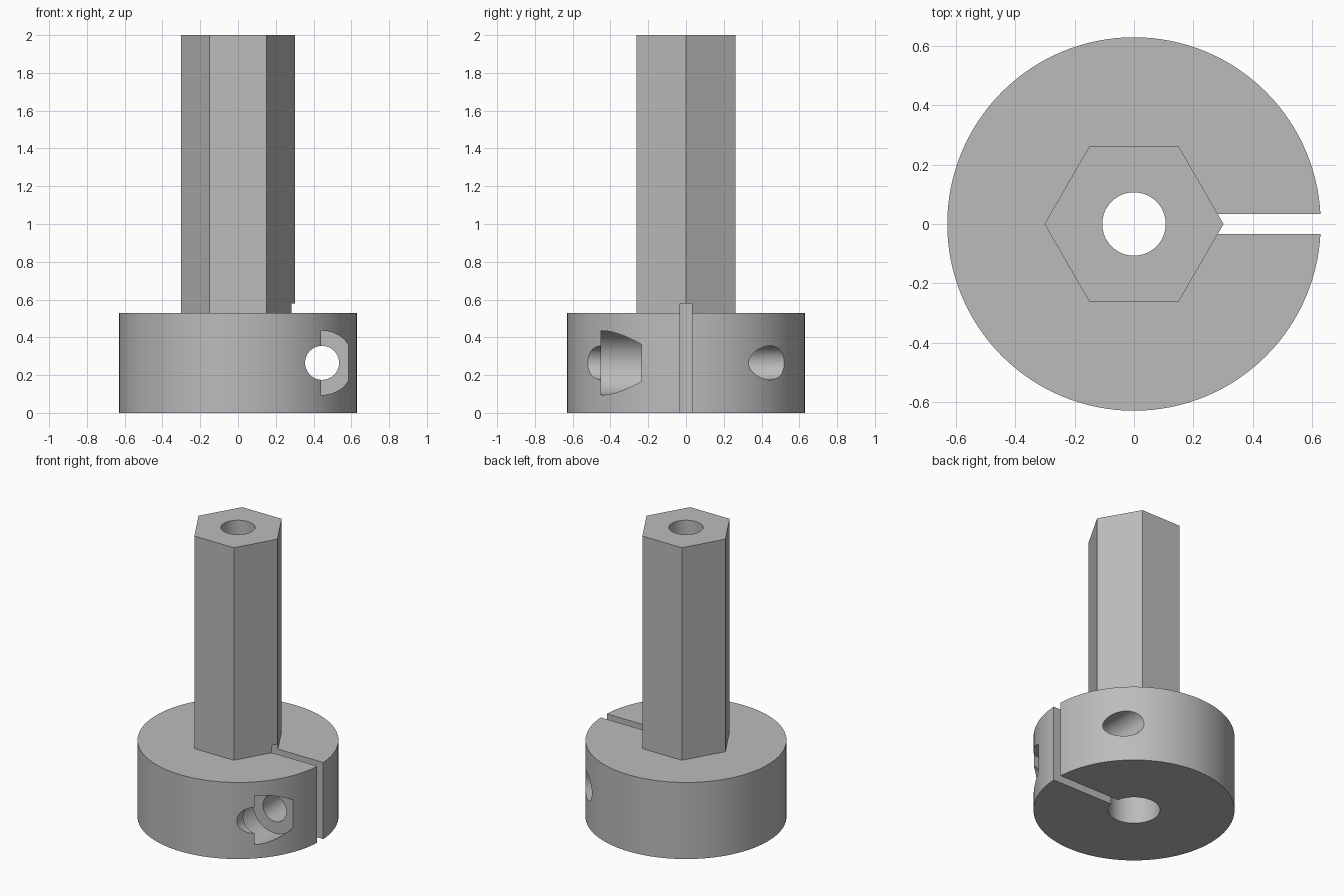
import bpy
import math

cube = bpy.data.objects.get("Cube")
if cube:
    bpy.data.objects.remove(cube, do_unlink=True)

HUB_R, HUB_H, HEX_R, TOP = 0.63, 0.53, 0.302, 2.0
SCREW_X, SCREW_Z = 0.445, HUB_H / 2
SLOT_TOP = 0.58

grey = bpy.data.materials.new("plain_grey")
grey.use_nodes = True
grey.diffuse_color = (0.5, 0.5, 0.5, 1)
grey.node_tree.nodes["Principled BSDF"].inputs["Base Color"].default_value = (0.5, 0.5, 0.5, 1)


def cylinder(name, radius, start, end, axis="Z", x=0.0, z=0.0, sides=96):
    """Cylinder or prism running from start to end along the Y or Z axis."""
    mid = (start + end) / 2
    place = (x, 0, mid) if axis == "Z" else (x, mid, z)
    turn = (0, 0, 0) if axis == "Z" else (math.pi / 2, 0, 0)
    bpy.ops.mesh.primitive_cylinder_add(vertices=sides, radius=radius, depth=end - start,
                                        location=place, rotation=turn)
    obj = bpy.context.object
    obj.name = name
    return obj


def combine(target, tool, operation):
    """Apply a boolean and discard the tool object."""
    tool.hide_render = True
    mod = target.modifiers.new(tool.name, "BOOLEAN")
    mod.operation, mod.solver, mod.object = operation, "EXACT", tool
    bpy.context.view_layer.objects.active = target
    bpy.ops.object.modifier_apply(modifier=mod.name)
    bpy.data.objects.remove(tool, do_unlink=True)


# Round clamp hub with the hexagonal shank rising from it
adapter = cylinder("hex_shank_clamp_hub", HUB_R, 0, HUB_H, sides=128)
shank = cylinder("hex_shank", HEX_R, 0.2, TOP, sides=6)
shank.rotation_euler.z = math.pi / 6  # corners point along x
combine(adapter, shank, "UNION")

# Narrow through hole and wider shaft bore
combine(adapter, cylinder("through_hole", 0.107, -0.1, TOP + 0.1, sides=64), "DIFFERENCE")
combine(adapter, cylinder("shaft_bore", 0.163, -0.1, SLOT_TOP, sides=64), "DIFFERENCE")

# Clamping slot from the bore out through the left side
bpy.ops.mesh.primitive_cube_add(size=1, location=(0.4, 0, (SLOT_TOP - 0.1) / 2))
slot = bpy.context.object
slot.name = "clamp_slot"
slot.scale = (0.8, 0.066, SLOT_TOP + 0.1)
combine(adapter, slot, "DIFFERENCE")

# Clamp screw hole and the pocket for its head
combine(adapter, cylinder("screw_hole", 0.09, -0.8, 0.8, "Y", SCREW_X, SCREW_Z, 64), "DIFFERENCE")
combine(adapter, cylinder("head_pocket", 0.17, -0.45, -0.235, "Y", SCREW_X, SCREW_Z), "DIFFERENCE")

# Finish: one colour, smooth round walls, crisp edges
adapter.data.materials.clear()
adapter.data.materials.append(grey)
for face in adapter.data.polygons:
    face.material_index = 0
bpy.ops.object.select_all(action="DESELECT")
adapter.select_set(True)
bpy.context.view_layer.objects.active = adapter
bpy.ops.object.shade_smooth_by_angle(angle=math.radians(30))
